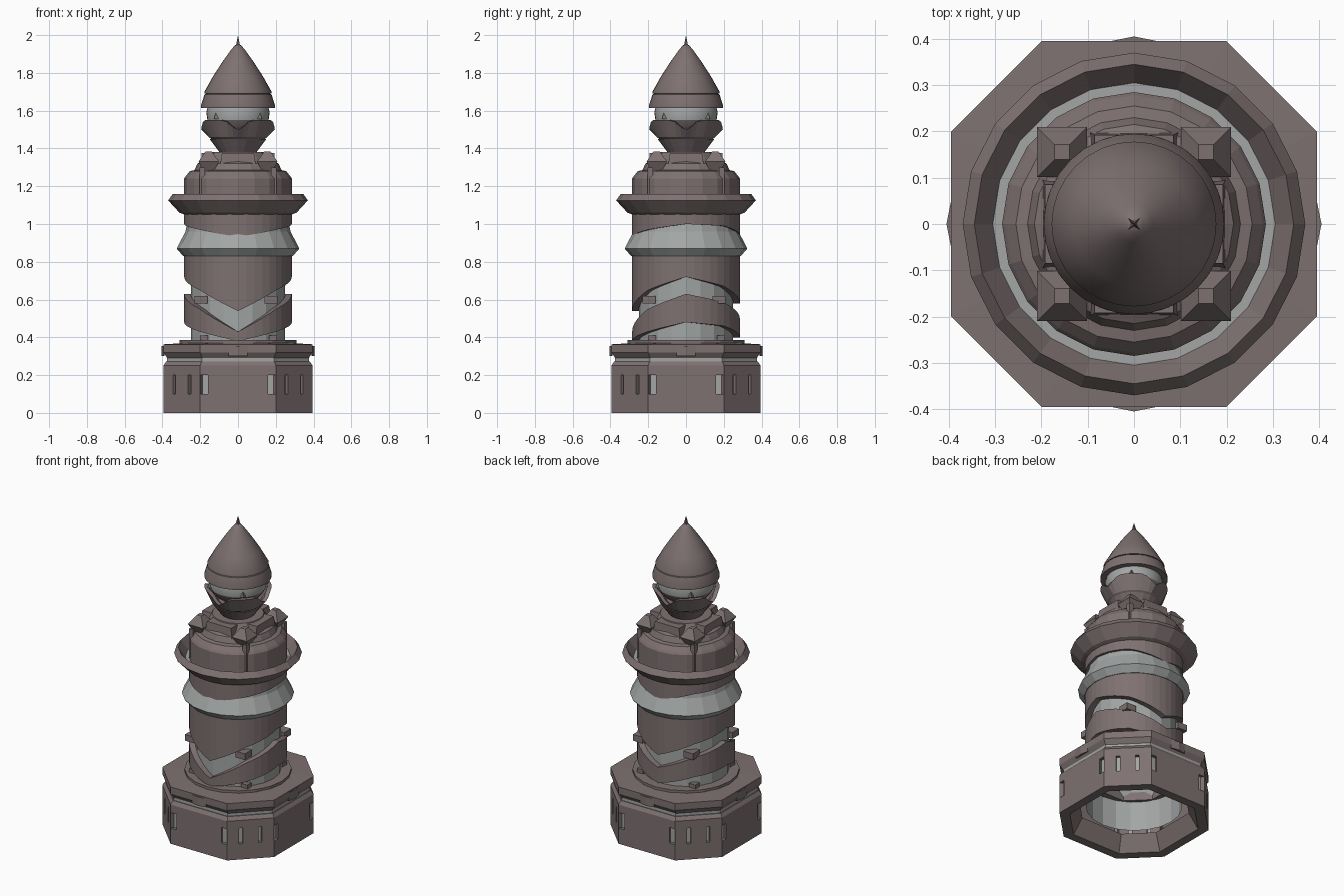
import bpy, bmesh, math
from mathutils import Vector

if "Cube" in bpy.data.objects:
    bpy.data.objects.remove(bpy.data.objects["Cube"])


def material(name, col):
    m = bpy.data.materials.new(name)
    m.diffuse_color = (*col, 1)
    m.use_nodes = True
    m.node_tree.nodes["Principled BSDF"].inputs["Base Color"].default_value = m.diffuse_color
    return m


BROWN = material("brown_stone", (0.21, 0.165, 0.165))
GREY = material("pale_stone", (0.36, 0.38, 0.375))


def finish(name, bm, mat, smooth=False):
    bmesh.ops.remove_doubles(bm, verts=bm.verts, dist=1e-5)
    bmesh.ops.recalc_face_normals(bm, faces=bm.faces)
    me = bpy.data.meshes.new(name)
    bm.to_mesh(me)
    bm.free()
    me.materials.append(mat)
    ob = bpy.data.objects.new(name, me)
    bpy.context.collection.objects.link(ob)
    if smooth:
        bpy.ops.object.select_all(action='DESELECT')
        ob.select_set(True)
        bpy.context.view_layer.objects.active = ob
        bpy.ops.object.shade_smooth_by_angle(angle=math.radians(30))
    return ob


def circle(n):
    # angle 0 is the front, -y
    return [(math.sin(t), -math.cos(t)) for t in (2 * math.pi * i / n for i in range(n))]


O = 0.2 / 0.395
OCT = [(-O, -1), (O, -1), (1, -O), (1, O), (O, 1), (-O, 1), (-1, O), (-1, -O)]


def lathe(name, profile, mat, shape=None, closed=False, smooth=False):
    """Sweep (radius, height) points; a height may be a function of the angle from the front."""
    shape = shape or circle(20)
    bm = bmesh.new()
    rings = []
    for r, z in profile:
        ring = []
        for x, y in shape:
            a = math.degrees(abs(math.atan2(x, -y)))
            ring.append(bm.verts.new((r * x, r * y, z(a) if callable(z) else z)))
        rings.append(ring)
    pairs = list(zip(rings, rings[1:])) + ([(rings[-1], rings[0])] if closed else [])
    n = len(shape)
    for lo, hi in pairs:
        for i in range(n):
            j = (i + 1) % n
            bm.faces.new((lo[i], lo[j], hi[j], hi[i]))
    return finish(name, bm, mat, smooth)


def wave(front, eighth, side, back):
    """Height edge that dips to a V at front and back."""
    keys = [(0, front), (45, eighth), (90, side), (135, (side + back) / 2 + 0.02), (180, back)]

    def f(a):
        for (a0, z0), (a1, z1) in zip(keys, keys[1:]):
            if a <= a1 + 1e-6:
                return z0 + (z1 - z0) * (a - a0) / (a1 - a0)
        return back
    return f


def prisms(name, poly, z0, z1, mat, start=0, top=1.0, bottom=1.0):
    """Four copies round the axis of an extruded outline, ends scaled about its centre."""
    bm = bmesh.new()
    c = sum((Vector(p) for p in poly), Vector((0, 0))) / len(poly)
    for k in range(4):
        t = math.radians(start + 90 * k)
        rows = []
        for z, s in ((z0, bottom), (z1, top)):
            row = []
            for p in poly:
                q = c + (Vector(p) - c) * s
                row.append(bm.verts.new((q.x * math.cos(t) - q.y * math.sin(t),
                                         q.x * math.sin(t) + q.y * math.cos(t), z)))
            rows.append(row)
        n = len(poly)
        bm.faces.new(rows[0])
        bm.faces.new(rows[1])
        for i in range(n):
            j = (i + 1) % n
            bm.faces.new((rows[0][i], rows[0][j], rows[1][j], rows[1][i]))
    return finish(name, bm, mat)


def square(cx, cy, h):
    return [(cx - h, cy - h), (cx + h, cy - h), (cx + h, cy + h), (cx - h, cy + h)]


# octagonal base, hollow underneath
lathe("base_foot", [(.395, 0), (.395, .1), (.29, .1), (.34, 0)], BROWN, OCT, True)
lathe("base_liner", [(.375, .1), (.375, .32)], GREY, OCT)
prisms("base_panel", [(-.16, -.395), (.16, -.395), (.14, -.34), (-.14, -.34)], .1, .2, BROWN)
prisms("base_corner_panel", [(.2, -.395), (.25, -.345), (.22, -.31), (.17, -.34)], .1, .2, BROWN)
prisms("base_diagonal_panel", [(.265, -.33), (.33, -.265), (.29, -.23), (.23, -.29)], .1, .2, BROWN)
prisms("base_corner_panel_right", [(.345, -.25), (.395, -.2), (.34, -.17), (.31, -.22)], .1, .2, BROWN)
lathe("base_belt", [(.395, .2), (.395, .25), (.38, .272), (.34, .272), (.34, .2)], BROWN, OCT, True)
lathe("base_cap", [(.375, .29), (.395, .32), (.395, .363), (.24, .372), (.24, .29)], BROWN, OCT, True)
prisms("base_boss", [(-.05, -.39), (-.05, -.395), (0, -.405), (.05, -.395), (.05, -.39)], .3, .355, BROWN)
lathe("plinth_disc", [(.31, .36), (.31, .385), (.24, .385)], BROWN)

# pale inner tower with its flared collar
lathe("tower_core", [(.28, .1), (.28, .3), (.25, .36), (.25, .83), (.29, .83), (.325, .87),
                     (.278, .96), (.265, 1.03), (.305, 1.1), (.2, 1.1)], GREY)

# brown sleeves with V-shaped edges
low0, low1 = wave(.38, .43, .48, .4), wave(.43, .55, .63, .5)
mid0 = wave(.54, .65, .72, .58)
top0 = wave(.93, .97, 1.0, .94)
S = circle(40)
lathe("lower_sleeve", [(.25, low0), (.285, low0), (.285, low1), (.25, low1)], BROWN, S, True)
lathe("middle_sleeve", [(.25, mid0), (.285, mid0), (.285, .84), (.25, .84)], BROWN, S, True)
lathe("upper_sleeve", [(.25, top0), (.285, top0), (.285, 1.06), (.25, 1.06)], BROWN, S, True)
prisms("tower_peg", square(.175, -.195, .034), .58, .62, BROWN)
prisms("tower_low_peg", square(.185, -.18, .022), .385, .41, BROWN)

# balcony bowl
lathe("balcony", [(.27, 1.045), (.31, 1.06), (.37, 1.125), (.345, 1.16), (.305, 1.1), (.27, 1.1)],
      BROWN, closed=True)

# drum and stepped roof
lathe("drum", [(.285, 1.09), (.285, 1.24), (.278, 1.252), (.255, 1.28), (.23, 1.285), (.215, 1.32),
               (.17, 1.345), (.15, 1.38), (0, 1.38)], BROWN)
prisms("drum_dormer", [(-.1, -.2), (.1, -.2), (.1, -.1), (-.1, -.1)], 1.27, 1.375, BROWN, top=.85)

# corner posts with flared caps and pyramid tops
prisms("corner_post", square(.19, -.19, .014), 1.12, 1.3, BROWN)
prisms("corner_flare", square(.155, -.155, .054), 1.27, 1.33, BROWN, bottom=.4)
prisms("corner_cap", square(.155, -.155, .054), 1.33, 1.385, BROWN, top=.3)

# finial: stem, cup, two-tone globe
lathe("finial_stem", [(0, 1.37), (.09, 1.37), (.15, 1.45), (0, 1.45)], BROWN)


def rim(a):
    return 1.55 - .05 * math.cos(math.radians(2 * a)) ** 8


lathe("finial_cup", [(.10, 1.42), (.155, 1.46), (.195, rim), (.17, rim), (.13, 1.47)], BROWN, S, True)


def ball(lo, hi):
    return [(.168 * math.cos(t), 1.585 + .13 * math.sin(t))
            for t in (math.radians(lo + (hi - lo) * i / 6) for i in range(7))]


lathe("globe_lower", ball(-90, -15), BROWN, circle(32), smooth=True)
lathe("globe_upper", ball(-15, 90), GREY, circle(32), smooth=True)
prisms("globe_spike", square(.115, -.115, .012), 1.555, 1.6, BROWN, top=.1)

# domed cap, cone roof and four-pointed tip
lathe("cap_ring", [(.13, 1.615), (.195, 1.615), (.195, 1.63), (.178, 1.685), (.16, 1.695), (.13, 1.695)],
      BROWN, circle(32), True, True)
lathe("cone_roof", [(0, 1.69), (.178, 1.69), (.178, 1.7), (.13, 1.785), (.08, 1.862), (.04, 1.918),
                    (.018, 1.945), (0, 1.952)], BROWN, circle(32), smooth=True)
star = [(x * (1 if i % 2 else .35), y * (1 if i % 2 else .35)) for i, (x, y) in enumerate(circle(8))]
lathe("tip", [(.035, 1.91), (.012, 1.955), (0, 2.0)], BROWN, star)
